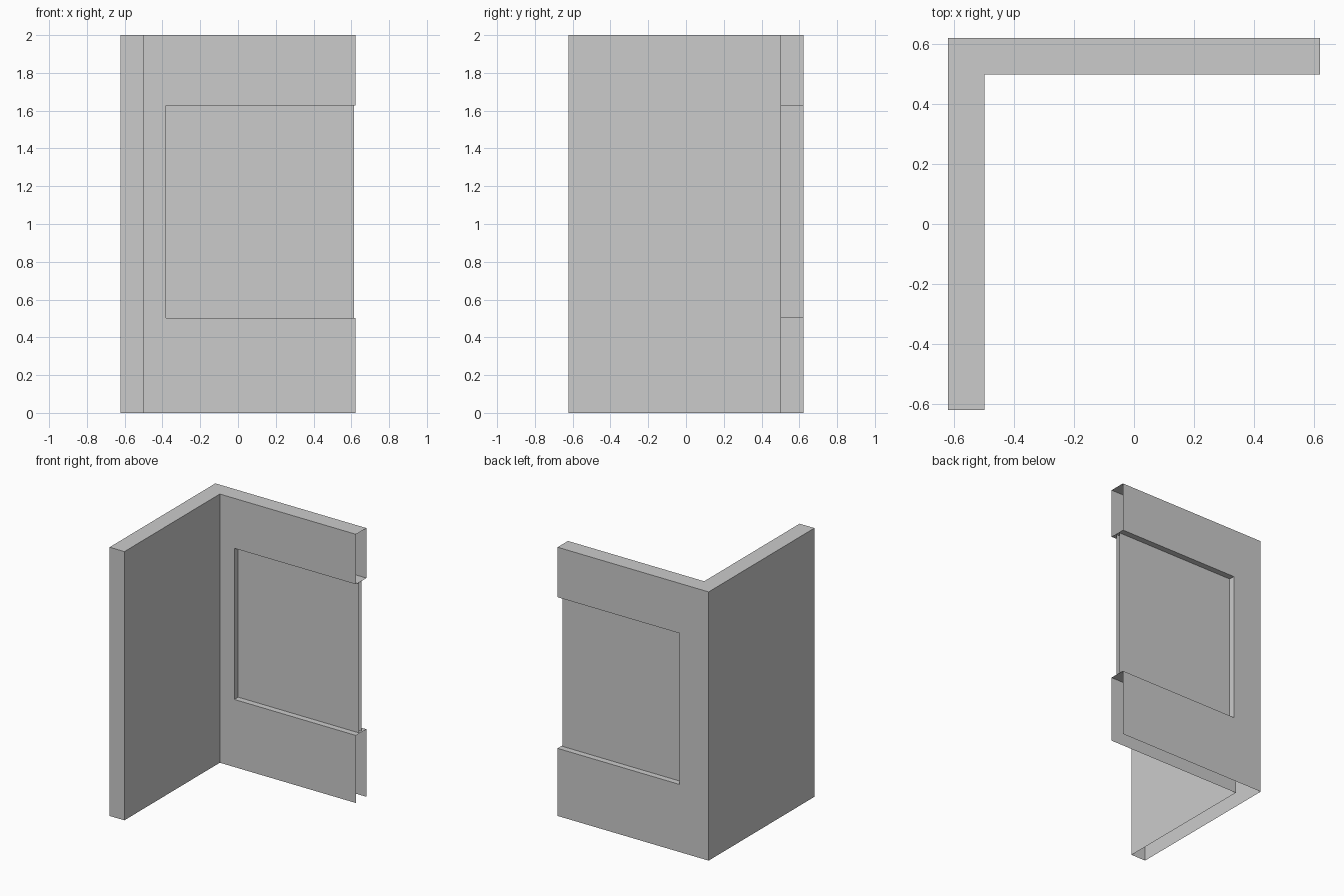
import bpy
import bmesh
from mathutils import Vector

if "Cube" in bpy.data.objects:
    bpy.data.objects.remove(bpy.data.objects["Cube"])

E = 0.622              # outer half size
I = 0.5                # inner wall face offset
H = 2.0                # wall height
WX, WZ0, WZ1 = -0.38, 0.503, 1.628   # window opening
PX = 0.614             # right end of the pane
MID = (I + E) / 2
PT = 0.016             # half thickness of the pane


def face(bm, points, facing):
    """Add one polygon whose normal points along 'facing'."""
    f = bm.faces.new([bm.verts.new(p) for p in points])
    f.normal_update()
    if f.normal.dot(Vector(facing)) < 0:
        f.normal_flip()


def rect_x(bm, x, y0, y1, z0, z1, s):
    face(bm, [(x, y0, z0), (x, y1, z0), (x, y1, z1), (x, y0, z1)], (s, 0, 0))


def rect_y(bm, y, x0, x1, z0, z1, s):
    face(bm, [(x0, y, z0), (x1, y, z0), (x1, y, z1), (x0, y, z1)], (0, s, 0))


def rect_z(bm, z, x0, x1, y0, y1, s):
    face(bm, [(x0, y0, z), (x1, y0, z), (x1, y1, z), (x0, y1, z)], (0, 0, s))


def finish(bm, name):
    bmesh.ops.remove_doubles(bm, verts=bm.verts, dist=1e-5)
    me = bpy.data.meshes.new(name)
    bm.to_mesh(me)
    bm.free()
    bpy.context.collection.objects.link(bpy.data.objects.new(name, me))


# Corner wall: hollow L shell, open at the bottom and at the right end
bm = bmesh.new()
rect_x(bm, -E, -E, E, 0, H, -1)
rect_x(bm, -I, -E, I, 0, H, 1)
rect_y(bm, -E, -E, -I, 0, H, -1)
face(bm, [(-E, -E, H), (-I, -E, H), (-I, I, H), (E, I, H), (E, E, H), (-E, E, H)],
     (0, 0, 1))
# C-shaped front and rear faces around the window
for y, x0, s in ((I, -I, -1), (E, -E, 1)):
    outline = [(x0, 0), (E, 0), (E, WZ0), (WX, WZ0),
               (WX, WZ1), (E, WZ1), (E, H), (x0, H)]
    face(bm, [(x, y, z) for x, z in outline], (0, s, 0))
# Window sill, head and jamb
rect_z(bm, WZ0, WX, E, I, E, 1)
rect_z(bm, WZ1, WX, E, I, E, -1)
rect_x(bm, WX, I, E, WZ0, WZ1, 1)
finish(bm, "corner_wall")

# Window pane: two thin faces in the middle of the opening
bm = bmesh.new()
for s in (-1, 1):
    rect_y(bm, MID + s * PT, WX, PX, WZ0, WZ1, s)
finish(bm, "window_pane")
